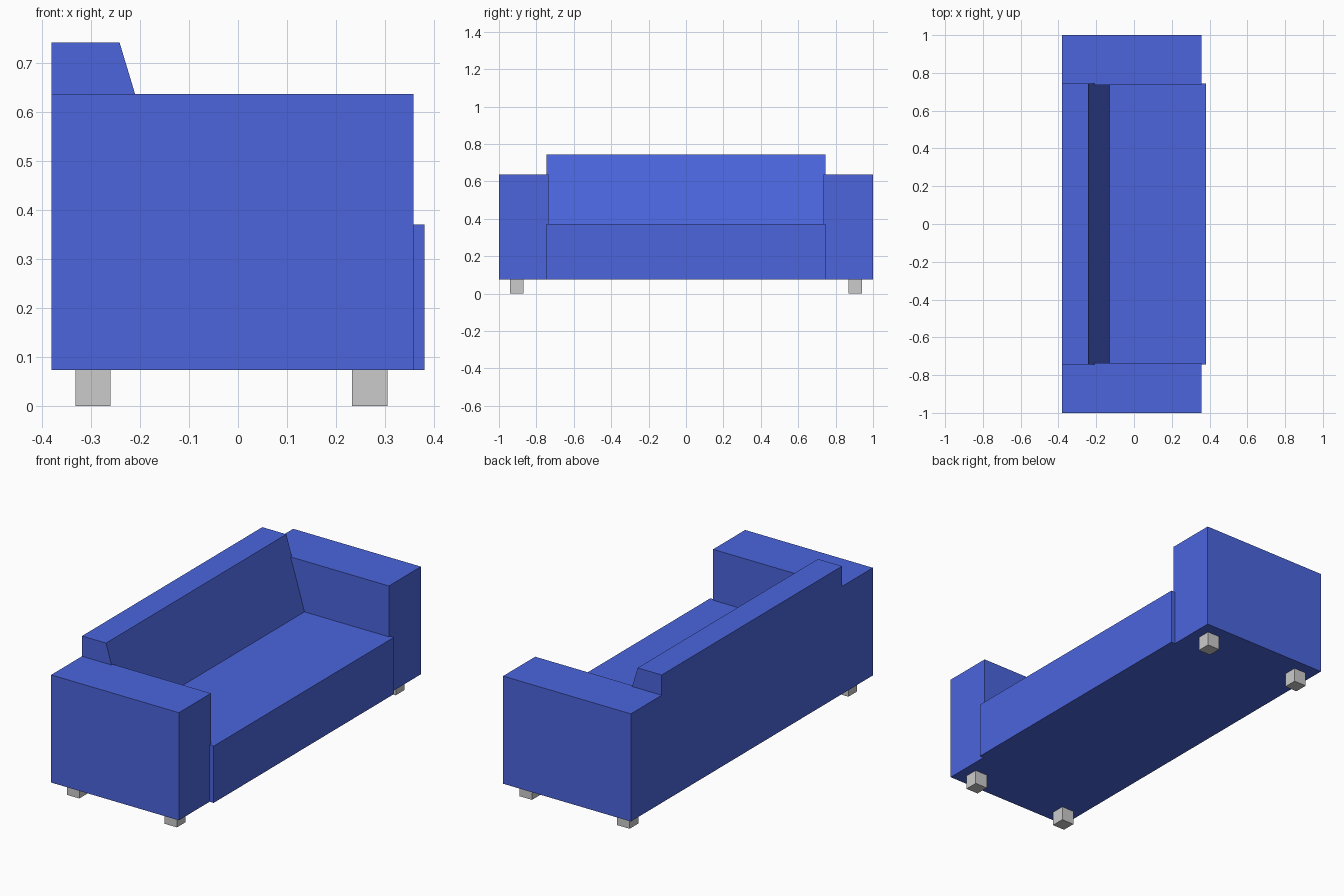
import bpy, bmesh

if "Cube" in bpy.data.objects:
    bpy.data.objects.remove(bpy.data.objects["Cube"])

fabric = bpy.data.materials.new("blue_fabric")
fabric.diffuse_color = (0.07, 0.13, 0.72, 1)
fabric.use_nodes = True
fabric.node_tree.nodes["Principled BSDF"].inputs["Base Color"].default_value = fabric.diffuse_color


def make_object(name, bm, material=None):
    bmesh.ops.recalc_face_normals(bm, faces=bm.faces[:])
    mesh = bpy.data.meshes.new(name)
    bm.to_mesh(mesh)
    bm.free()
    if material:
        mesh.materials.append(material)
    obj = bpy.data.objects.new(name, mesh)
    bpy.context.collection.objects.link(obj)
    return obj


def extrude_profile(name, profile, y0, y1, material=None):
    """Extrude an (x, z) outline along y."""
    bm = bmesh.new()
    face = bm.faces.new([bm.verts.new((x, y0, z)) for x, z in profile])
    new = bmesh.ops.extrude_face_region(bm, geom=[face])["geom"]
    verts = [g for g in new if isinstance(g, bmesh.types.BMVert)]
    bmesh.ops.translate(bm, verts=verts, vec=(0, y1 - y0, 0))
    return make_object(name, bm, material)


def box(name, x0, x1, y0, y1, z0, z1, material=None):
    outline = [(x0, z0), (x1, z0), (x1, z1), (x0, z1)]
    return extrude_profile(name, outline, y0, y1, material)


BASE = 0.074

# Seat and sloping backrest in one profile
extrude_profile("seat_and_back",
                [(-0.381, BASE), (0.381, BASE), (0.381, 0.371),
                 (-0.13, 0.371), (-0.242, 0.743), (-0.381, 0.743)],
                -0.745, 0.745, fabric)

for side, label in ((-1, "left"), (1, "right")):
    # Armrests, slightly overlapping the seat
    y0, y1 = sorted((side * 0.735, side * 1.0))
    box(f"{label}_armrest", -0.381, 0.358, y0, y1, BASE, 0.637, fabric)

    # Square feet under each armrest
    y0, y1 = sorted((side * 0.868, side * 0.94))
    for x, end in ((-0.296, "back"), (0.269, "front")):
        box(f"{label}_{end}_foot", x - 0.036, x + 0.036, y0, y1, 0, BASE)
